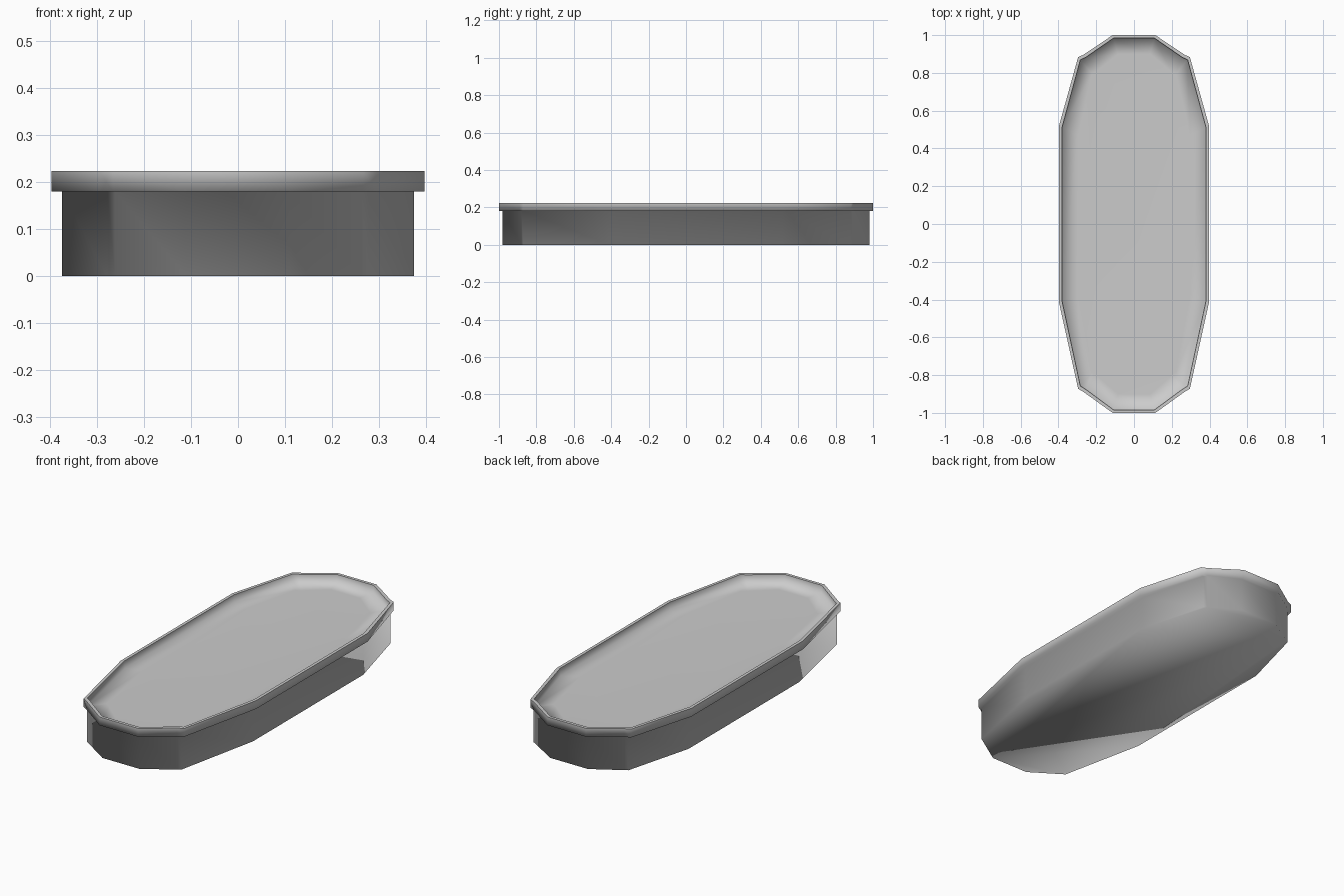
import bpy, bmesh

if "Cube" in bpy.data.objects:
    bpy.data.objects.remove(bpy.data.objects["Cube"])


def outline(half):
    # mirror the right half (back to front) into a closed loop
    return half + [(-x, y) for x, y in reversed(half)]


def inset(loop, d):
    # shrink a loop by d at its widest points
    return [(x * (1 - d / 0.397), y * (1 - d)) for x, y in loop]


def ring_mesh(name, rings, sharp=()):
    # bridge successive rings of (loop, z) and cap both ends
    bm = bmesh.new()
    vs = [[bm.verts.new((x, y, z)) for x, y in loop] for loop, z in rings]
    n = len(vs[0])
    for a, b in zip(vs, vs[1:]):
        for i in range(n):
            j = (i + 1) % n
            bm.faces.new((a[i], a[j], b[j], b[i]))
    bm.faces.new(vs[0])
    bm.faces.new(vs[-1])
    bmesh.ops.recalc_face_normals(bm, faces=bm.faces[:])
    for f in bm.faces:
        f.smooth = True
    for r in sharp:
        for i in range(n):
            bm.edges.get((vs[r][i], vs[r][(i + 1) % n])).smooth = False
    me = bpy.data.meshes.new(name)
    bm.to_mesh(me)
    bm.free()
    ob = bpy.data.objects.new(name, me)
    bpy.context.collection.objects.link(ob)
    return ob


# Straight body wall and overhanging rim outline with small notched corners
wall = outline([(0.11, 0.98), (0.262, 0.8895), (0.278, 0.88), (0.375, 0.515),
                (0.375, -0.41), (0.278, -0.87), (0.262, -0.8805), (0.11, -0.98)])
rim = outline([(0.113, 1.0), (0.266, 0.897), (0.296, 0.883), (0.397, 0.52),
               (0.397, -0.415), (0.296, -0.872), (0.266, -0.89), (0.113, -1.0)])

# Shallow tray: bottom, wall, rim, lip, recessed floor
ring_mesh("tray", [(wall, 0), (wall, 0.18), (rim, 0.18), (rim, 0.224),
                   (inset(rim, 0.016), 0.224), (inset(rim, 0.019), 0.185),
                   (inset(rim, 0.10), 0.182)], sharp=(3, 4))
